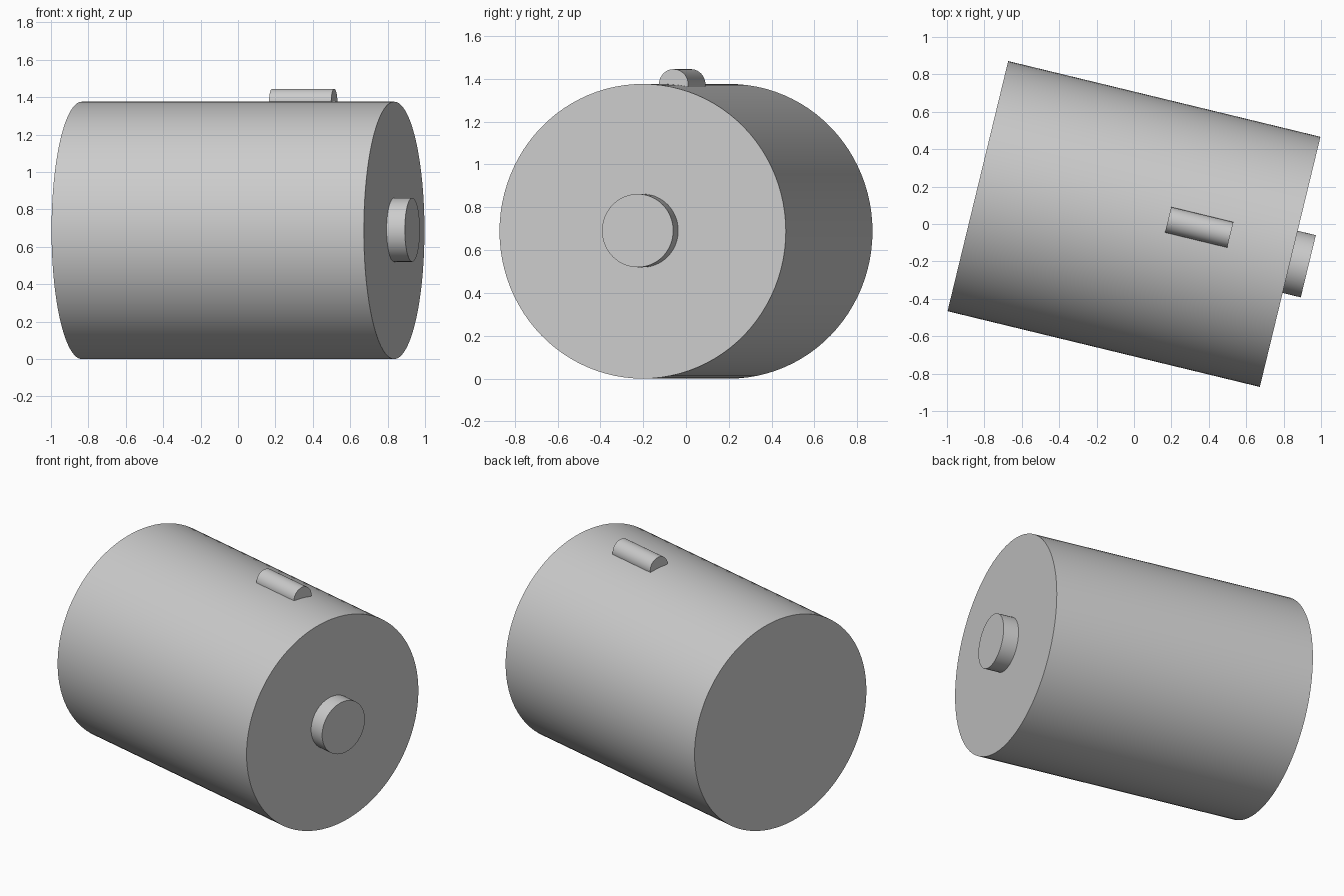
import bpy
import math
from mathutils import Matrix, Vector

cube = bpy.data.objects.get("Cube")
if cube:
    bpy.data.objects.remove(cube, do_unlink=True)

# One plain grey for the whole model
grey = bpy.data.materials.new("light_grey")
grey.use_nodes = True
colour = (0.6, 0.6, 0.6, 1.0)
grey.diffuse_color = colour
grey.node_tree.nodes["Principled BSDF"].inputs["Base Color"].default_value = colour

RADIUS = 0.688
HALF_LENGTH = 0.859
# Model frame: the barrel axis lies along local x, turned slightly about z
turn = Matrix.Rotation(math.radians(-13.63), 4, "Z")
lay_down = Matrix.Rotation(math.radians(90), 4, "Y")


def barrel(name, radius, start, end, across, height, sides):
    """Cylinder running along the turned x axis from start to end."""
    bpy.ops.mesh.primitive_cylinder_add(vertices=sides, radius=radius, depth=end - start)
    part = bpy.context.object
    part.name = name
    centre = Vector(((start + end) / 2, across, height))
    part.data.transform(turn @ Matrix.Translation(centre) @ lay_down)
    part.data.materials.append(grey)
    bpy.ops.object.shade_smooth_by_angle(angle=math.radians(30))
    return part


# Main drum
barrel("drum", RADIUS, -HALF_LENGTH, HALF_LENGTH, 0, RADIUS, 96)
# Round hub standing out of the right-hand end
barrel("end_hub", 0.171, HALF_LENGTH - 0.05, HALF_LENGTH + 0.1, 0, RADIUS + 0.003, 64)
# Small half-sunk rounded bar on top
barrel("top_bar", 0.07, 0.172, 0.514, 0.065, 2 * RADIUS - 0.001, 48)
